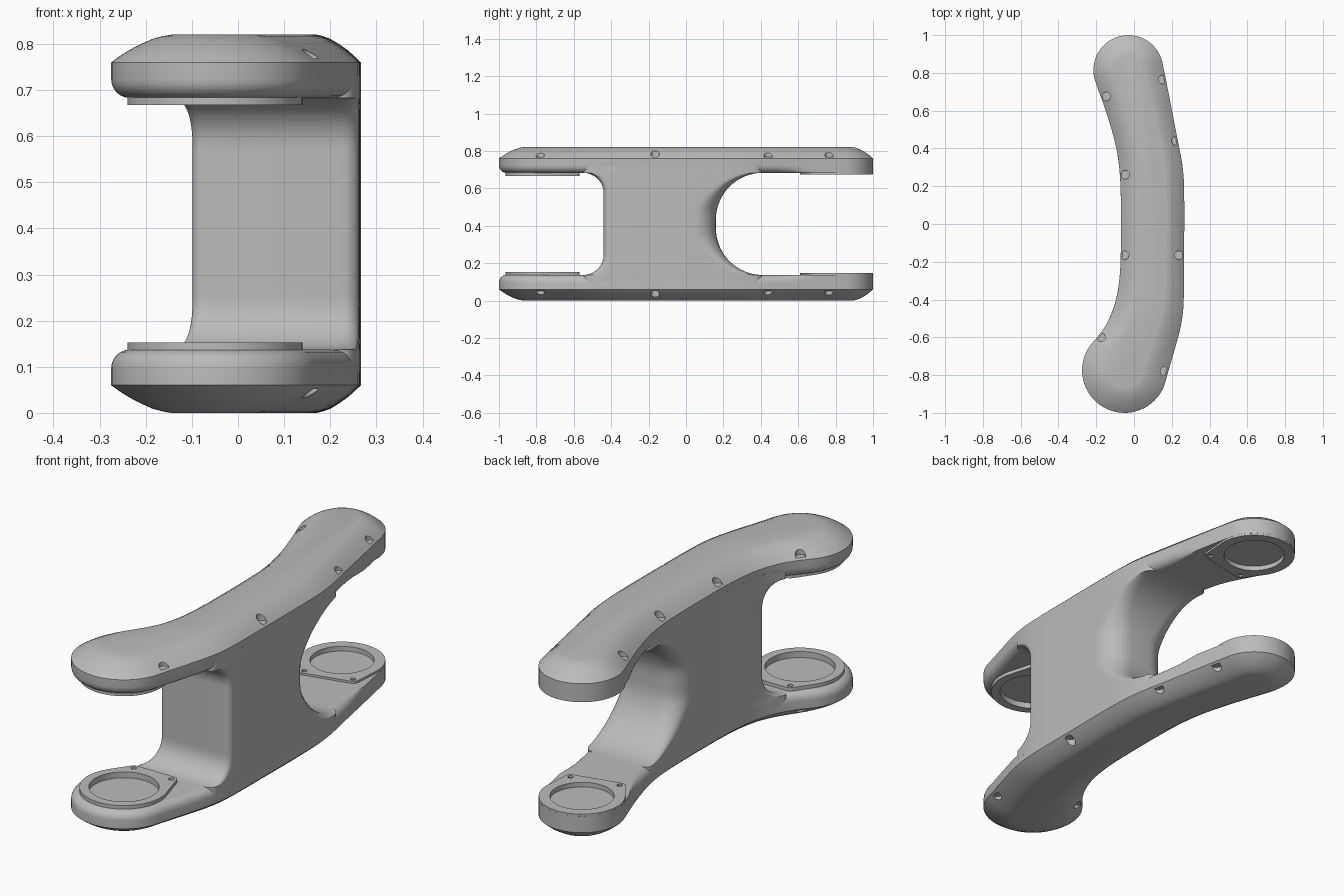
import bpy, bmesh
from math import sin, cos, radians, sqrt, hypot, pi

if "Cube" in bpy.data.objects:
    bpy.data.objects.remove(bpy.data.objects["Cube"])

H = 0.82                       # total height
SURF = 0.137                   # inner surface of the lower arm
FRONT, FRONT_R = (-0.05, -0.775), 0.225
BACK, BACK_R = (-0.03, 0.815), 0.185

# Side curves of the plan, as (y, x)
LEFT = [(-0.61, -0.2), (-0.52, -0.14), (-0.42, -0.1), (-0.3, -0.078), (-0.15, -0.07),
        (0.15, -0.07), (0.3, -0.078), (0.43, -0.1), (0.6, -0.15), (0.75, -0.204)]
RIGHT = [(-0.83, 0.167), (-0.62, 0.228), (-0.53, 0.25), (-0.43, 0.262), (-0.2, 0.265),
         (0.2, 0.265), (0.32, 0.255), (0.44, 0.232), (0.77, 0.168), (0.857, 0.15)]
MID = [(-0.775, -0.05), (-0.6, 0.02), (-0.45, 0.076), (-0.2, 0.097), (0.2, 0.097),
       (0.44, 0.065), (0.75, -0.015), (0.815, -0.03)]

grey = bpy.data.materials.new("grey")
grey.use_nodes = True
COLOR = (0.5, 0.5, 0.5, 1)
grey.diffuse_color = COLOR
grey.node_tree.nodes["Principled BSDF"].inputs["Base Color"].default_value = COLOR


def at(table, y):
    """Smooth interpolation through a (y, x) table."""
    y = min(max(y, table[0][0]), table[-1][0])
    n = len(table)
    for i in range(n - 1):
        (a, p), (b, q) = table[i], table[i + 1]
        if y <= b:
            t = (y - a) / (b - a)
            h, k = table[max(i - 1, 0)], table[min(i + 2, n - 1)]
            m0 = (q - h[1]) / (b - h[0]) * (b - a)
            m1 = (k[1] - p) / (k[0] - a) * (b - a)
            return ((2*t**3 - 3*t*t + 1) * p + (t**3 - 2*t*t + t) * m0
                    + (3*t*t - 2*t**3) * q + (t**3 - t*t) * m1)


def arc(c, r, a0, a1, n):
    steps = [radians(a0 + (a1 - a0) * i / n) for i in range(n + 1)]
    return [(c[0] + r * cos(a), c[1] + r * sin(a)) for a in steps]


def side(table, n=36):
    a, b = table[0][0], table[-1][0]
    ys = [a + (b - a) * i / n for i in range(1, n)]
    return [(at(table, y), y) for y in ys]


def finish(name, bm):
    bmesh.ops.recalc_face_normals(bm, faces=bm.faces[:])
    mesh = bpy.data.meshes.new(name)
    bm.to_mesh(mesh)
    bm.free()
    mesh.materials.append(grey)
    ob = bpy.data.objects.new(name, mesh)
    bpy.context.collection.objects.link(ob)
    return ob


def loft(bm, rings, flip=False):
    """Skin closed rings of (x, y, z) and cap both ends."""
    rows = [[bm.verts.new((x, y, H - z if flip else z)) for x, y, z in r] for r in rings]
    for a, b in zip(rows, rows[1:]):
        for i in range(len(a)):
            j = (i + 1) % len(a)
            bm.faces.new((a[i], a[j], b[j], b[i]))
    bm.faces.new(rows[0])
    bm.faces.new(rows[-1])


def cylinder(bm, c, r, z0, z1, flip, n=40):
    ring = arc(c, r, 0, 360 - 360 / n, n - 1)
    loft(bm, [[(x, y, z) for x, y in ring] for z in (z0, z1)], flip)


def cut(ob, cutter):
    mod = ob.modifiers.new("cut", "BOOLEAN")
    mod.operation, mod.solver, mod.object = "DIFFERENCE", "EXACT", cutter
    cutter.hide_render = True
    bpy.context.view_layer.objects.active = ob
    bpy.ops.object.modifier_apply(modifier=mod.name)


# Plan outline: front cap, right side, back cap, left side
outline = (arc(FRONT, FRONT_R, -225, -16, 36) + side(RIGHT)
           + arc(BACK, BACK_R, 13, 200, 30) + side(LEFT)[::-1])


def inset(f=1.0, d=0.0):
    """Shrink the outline towards its centre line by factor f or distance d(y)."""
    ring = []
    for x, y in outline:
        cy = min(max(y, FRONT[1]), BACK[1])
        cx = at(MID, cy)
        dist = hypot(x - cx, y - cy)
        fade = min(max((0.66 - y) / 0.16, 0), 1)
        k = f - d * fade / dist
        ring.append((cx + (x - cx) * k, cy + (y - cy) * k))
    return ring


def arm_rings():
    dome = [(0.42, 0), (0.5, 0.003), (0.6, 0.009), (0.72, 0.021), (0.83, 0.034),
            (0.92, 0.047), (1, 0.06)]
    rings = [[(x, y, z) for x, y in inset(f)] for f, z in dome]
    r = 0.04
    for i in range(7):
        a = pi / 2 * i / 6
        z = SURF - r + r * sin(a)
        rings.append([(x, y, z) for x, y in inset(1, r * (1 - cos(a)))])
    return rings


# Pads at the arm tips: centre, outer radius, recess radius, thickness, lug offsets
PADS = {"front": (FRONT, 0.19, 0.15, 0.016, [(-0.075, 0.18), (0.12, 0.18)]),
        "back": (BACK, 0.1845, 0.137, 0.01, [(-0.07, -0.18), (0.15, -0.13)])}
NOTCHES = [(0.152, 0.765), (0.222, 0.44), (0.238, -0.165), (0.162, -0.78),
           (-0.147, 0.675), (-0.047, 0.26), (-0.05, -0.165), (-0.175, -0.6)]

parts = []
for label, flip in (("lower", False), ("upper", True)):
    bm = bmesh.new()
    loft(bm, arm_rings(), flip)
    arm = finish(label + "_arm", bm)
    # Round recesses at the tips and small notches along the domed edge
    bm = bmesh.new()
    for c, r, hole, h, lugs in PADS.values():
        cylinder(bm, c, hole, SURF - 0.012, SURF + 0.1, flip, 64)
    for p in NOTCHES:
        cylinder(bm, p, 0.023, -0.1, 0.052, flip, 20)
    cutter = finish("cutter", bm)
    cut(arm, cutter)
    bpy.data.objects.remove(cutter)
    parts.append(arm)

    for end, (c, r, hole, h, lugs) in PADS.items():
        # Raised pad with two lugs
        top = SURF + h
        spots = [(c[0] + u, c[1] + v) for u, v in lugs]
        bm = bmesh.new()
        pts = arc(c, r, 0, 354, 59)
        for s in spots:
            pts += arc(s, 0.025, 0, 330, 11)
        for z in (SURF - 0.004, top):
            for x, y in pts:
                bm.verts.new((x, y, H - z if flip else z))
        hull = bmesh.ops.convex_hull(bm, input=bm.verts[:])
        bmesh.ops.delete(bm, geom=list({g for g in hull["geom_interior"]
                                        if isinstance(g, bmesh.types.BMVert)}), context="VERTS")
        bmesh.ops.dissolve_limit(bm, angle_limit=0.01, verts=bm.verts[:], edges=bm.edges[:])
        pad = finish(label + "_" + end + "_pad", bm)
        bm = bmesh.new()
        cylinder(bm, c, hole, SURF - 0.1, SURF + 0.1, flip, 64)
        for s in spots:
            cylinder(bm, s, 0.012, SURF + 0.002, SURF + 0.1, flip, 16)
        cutter = finish("cutter", bm)
        cut(pad, cutter)
        bpy.data.objects.remove(cutter)
        parts.append(pad)


# Post: rounded sections that flare into both arms
def post_ring(z):
    half = H / 2 - SURF
    d = max(half - abs(z - H / 2), 0)

    def flare(r):
        return r - sqrt(r * r - max(r - d, 0) ** 2)
    y0, y1 = -0.44 - flare(0.11), 0.16 + flare(0.25)
    rb = 0.04 + 0.075 * min(d / 0.2, 1)
    rf, w = 0.03, 0.167
    ring = []
    for cx, cy, r, a in ((w - rf, y0 + rf, rf, -90), (w - rb, y1 - rb, rb, 0),
                         (rb - w, y1 - rb, rb, 90), (rf - w, y0 + rf, rf, 180)):
        ring += arc((cx, cy), r, a, a + 90, 8)
        if a in (0, 180):
            continue
        # Extra points so that the long sides follow the plan
        ya, yb = (y0 + rf, y1 - rb) if a < 0 else (y1 - rb, y0 + rf)
        if a < 0:
            ring += [(w, ya + (yb - ya) * i / 16) for i in range(1, 16)]
        else:
            ring += [(-w, ya + (yb - ya) * i / 16) for i in range(1, 16)]
    out = []
    for u, y in ring:
        l, rt = at(LEFT, y), at(RIGHT, y)
        out.append(((l + rt) / 2 + (rt - l) / 2 * u / w, y, z))
    return out


def levels():
    half = H / 2 - SURF
    zs = [-half * cos(pi * i / 48) for i in range(49)]
    return [0.09] + [H / 2 + z for z in zs] + [H - 0.09]


bm = bmesh.new()
loft(bm, [post_ring(z) for z in levels()])
parts.append(finish("post", bm))

# Smooth curves, crisp rims
bpy.ops.object.select_all(action="DESELECT")
for ob in parts:
    ob.select_set(True)
bpy.context.view_layer.objects.active = parts[0]
bpy.ops.object.shade_smooth_by_angle(angle=radians(32))
